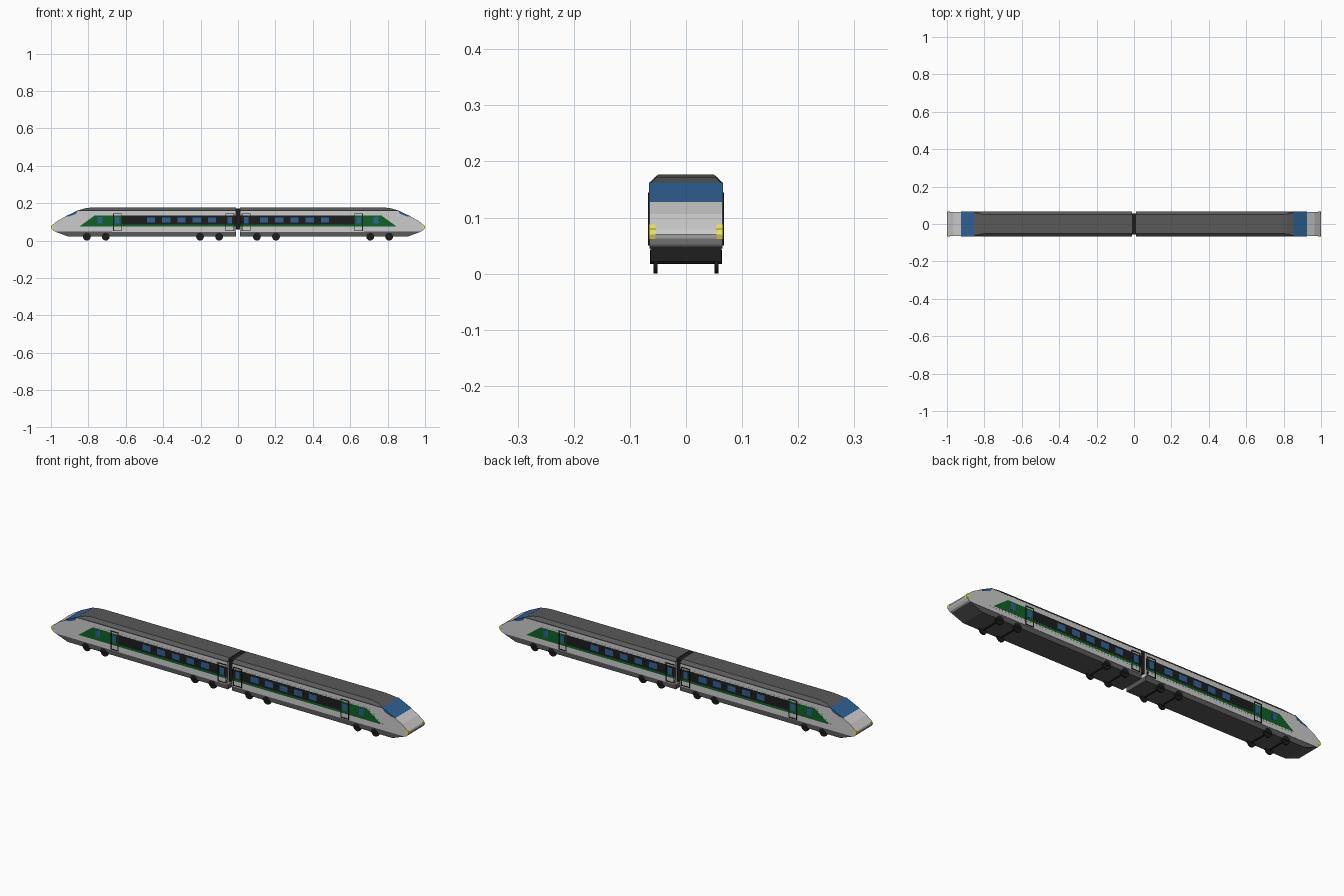
import bpy, bmesh, math
from mathutils import Matrix

if "Cube" in bpy.data.objects:
    bpy.data.objects.remove(bpy.data.objects["Cube"])


def material(name, r, g, b):
    m = bpy.data.materials.new(name)
    m.diffuse_color = (r, g, b, 1)
    m.use_nodes = True
    m.node_tree.nodes["Principled BSDF"].inputs["Base Color"].default_value = m.diffuse_color
    return m


BODY = material("body_grey", 0.55, 0.55, 0.55)
DARK = material("dark_grey", 0.1, 0.1, 0.1)
BLACK = material("black", 0.012, 0.012, 0.012)
GREEN = material("green", 0.005, 0.12, 0.02)
BLUE = material("glass_blue", 0.03, 0.12, 0.3)
YELLOW = material("lamp_yellow", 0.85, 0.8, 0.1)
TRIM = material("light_trim", 0.8, 0.8, 0.8)


def finish(name, bm, mat, mirror_y=True):
    """Turn a bmesh of the left car into an object mirrored to the right car."""
    bmesh.ops.recalc_face_normals(bm, faces=bm.faces)
    me = bpy.data.meshes.new(name)
    bm.to_mesh(me)
    bm.free()
    me.materials.append(mat)
    ob = bpy.data.objects.new(name, me)
    bpy.context.collection.objects.link(ob)
    mod = ob.modifiers.new("mirror", 'MIRROR')
    mod.use_axis = (True, mirror_y, False)
    mod.use_mirror_merge = False
    return ob


def loft(bm, rings):
    """Skin equal-length rings and cap both ends."""
    vs = [[bm.verts.new(p) for p in ring] for ring in rings]
    n = len(vs[0])
    for a, b in zip(vs, vs[1:]):
        for i in range(n):
            j = (i + 1) % n
            bm.faces.new((a[i], a[j], b[j], b[i]))
    bm.faces.new(vs[0])
    bm.faces.new(vs[-1])


def prism(name, pts, y0, y1, mat, mirror_y=False):
    """Extrude an x-z outline between two y values."""
    bm = bmesh.new()
    loft(bm, [[(x, y, z) for x, z in pts] for y in (y0, y1)])
    return finish(name, bm, mat, mirror_y)


def plate(name, pts, y, mat):
    """Thin side panel on both flanks, standing out to distance y."""
    return prism(name, pts, -y, -0.063, mat, True)


def rect(x0, x1, z0, z1):
    return [(x0, z0), (x1, z0), (x1, z1), (x0, z1)]


def cylinder(bm, x, y0, y1, z, r, seg=16):
    mat = Matrix.Translation((x, (y0 + y1) / 2, z)) @ Matrix.Rotation(math.pi / 2, 4, 'X')
    bmesh.ops.create_cone(bm, cap_ends=True, segments=seg, radius1=r, radius2=r,
                          depth=abs(y1 - y0), matrix=mat)


END = -0.012

# Main shell with wedge nose
prism("car_body", [(END, 0.045), (-0.975, 0.048), (-0.987, 0.052), (-0.997, 0.063),
                   (-1.0, 0.07), (-0.997, 0.079), (-0.965, 0.106), (-0.925, 0.127),
                   (-0.853, 0.16), (END, 0.16)], -0.065, 0.065, BODY)

# Underframe skirt
prism("skirt", [(END, 0.046), (-0.979, 0.048), (-0.91, 0.022), (END, 0.022)],
      -0.0635, 0.0635, DARK)

# Chamfered roof, blending down to the windscreen
bm = bmesh.new()
rings = []
for x, w, shoulder, wt, top in [(-0.853, 0.065, 0.160, 0.062, 0.162),
                                (-0.82, 0.0655, 0.161, 0.053, 0.172),
                                (-0.785, 0.0655, 0.162, 0.05, 0.1765),
                                (END, 0.0655, 0.162, 0.05, 0.1765)]:
    rings.append([(x, -w, 0.158), (x, -w, shoulder), (x, -wt, top),
                  (x, wt, top), (x, w, shoulder), (x, w, 0.158)])
loft(bm, rings)
finish("roof", bm, DARK, False)

# Windscreen wrapping slightly over the sides
prism("windscreen", [(-0.926, 0.128), (-0.853, 0.1625), (-0.866, 0.143), (-0.905, 0.128)],
      -0.0656, 0.0656, BLUE)

# Headlights on the nose corners
prism("headlight", [(-0.997, 0.062), (-1.0, 0.07), (-0.998, 0.0795), (-0.989, 0.0875),
                    (-0.983, 0.08), (-0.988, 0.063)], -0.0656, -0.054, YELLOW, True)

# Livery: light border, green field, black window band
plate("border_stripe", [(-0.868, 0.069), (END, 0.069), (END, 0.14), (-0.772, 0.14)],
      0.0655, TRIM)
plate("green_panel", [(-0.848, 0.075), (END, 0.075), (END, 0.134), (-0.767, 0.134)],
      0.0659, GREEN)
plate("window_band", [(-0.62, 0.086), (END, 0.086), (END, 0.134), (-0.62, 0.134)],
      0.0663, BLACK)

# Passenger windows and cab side window
for i in range(5):
    cx = -0.465 + i * 0.0815
    plate("side_window", rect(cx - 0.022, cx + 0.022, 0.096, 0.124), 0.0667, BLUE)
plate("cab_window", rect(-0.75, -0.725, 0.092, 0.126), 0.0667, BLUE)

# Doors: frame strips and a window each
for x0, x1 in [(-0.667, -0.622), (-0.068, -0.02)]:
    t, z0, z1 = 0.004, 0.05, 0.145
    plate("door_frame_left", rect(x0, x0 + t, z0, z1), 0.0675, BLACK)
    plate("door_frame_right", rect(x1 - t, x1, z0, z1), 0.0675, BLACK)
    plate("door_frame_bottom", rect(x0 + t, x1 - t, z0, z0 + t), 0.0675, BLACK)
    plate("door_frame_top", rect(x0 + t, x1 - t, z1 - t, z1), 0.0675, BLACK)
    cx = (x0 + x1) / 2
    plate("door_window", rect(cx - 0.012, cx + 0.012, 0.09, 0.126), 0.067, BLUE)

# Wheels, axles and dark arches behind each wheel
R = 0.021
for x in (-0.808, -0.707, -0.203, -0.101):
    bm = bmesh.new()
    cylinder(bm, x, -0.058, -0.051, R, R)
    finish("wheel", bm, BLACK)
    bm = bmesh.new()
    cylinder(bm, x, -0.0645, 0.0645, R, 0.004, 8)
    finish("axle", bm, BLACK, False)
    arch = [(x + R * math.cos(a * math.pi / 8), R + R * math.sin(a * math.pi / 8))
            for a in range(9)]
    plate("wheel_arch", arch, 0.064, BLACK)

# Gangway bellows joining the two cars
prism("gangway", rect(-0.016, 0, 0.06, 0.172), -0.056, 0.056, BLACK)
